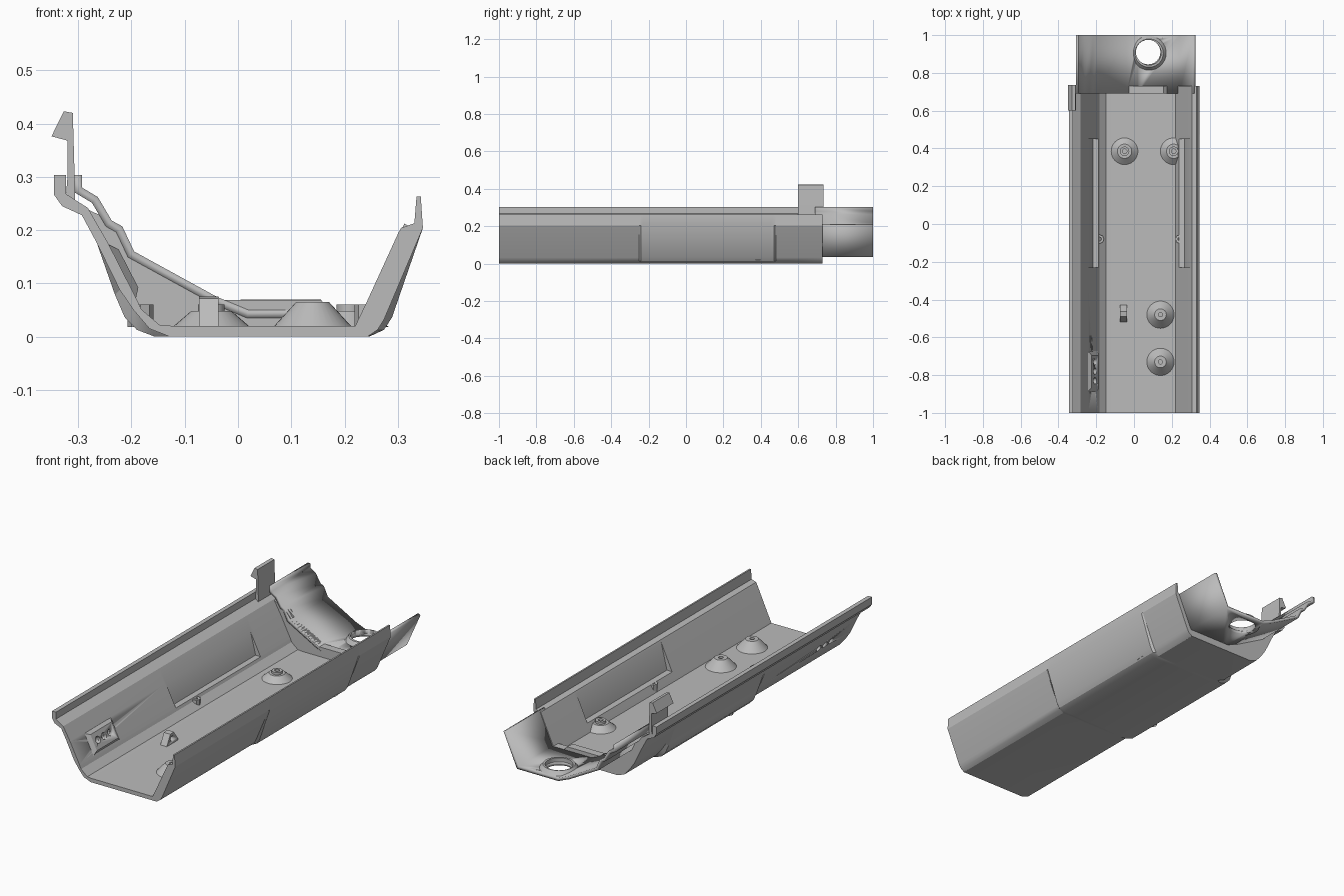
import bpy, bmesh, math
from mathutils import Vector

cube = bpy.data.objects.get("Cube")
if cube:
    bpy.data.objects.remove(cube)

grey = bpy.data.materials.new("plain grey")
grey.use_nodes = True
grey.diffuse_color = (0.5, 0.5, 0.5, 1)
grey.node_tree.nodes["Principled BSDF"].inputs["Base Color"].default_value = (0.5, 0.5, 0.5, 1)


def finish(name, bm, angle=25):
    bmesh.ops.remove_doubles(bm, verts=bm.verts, dist=0.0002)
    bmesh.ops.recalc_face_normals(bm, faces=bm.faces)
    mesh = bpy.data.meshes.new(name)
    bm.to_mesh(mesh)
    bm.free()
    mesh.materials.append(grey)
    ob = bpy.data.objects.new(name, mesh)
    bpy.context.collection.objects.link(ob)
    activate(ob)
    bpy.ops.object.shade_smooth_by_angle(angle=math.radians(angle))
    return ob


def activate(ob):
    bpy.ops.object.select_all(action="DESELECT")
    ob.select_set(True)
    bpy.context.view_layer.objects.active = ob


def loft(name, sections):
    """Skin closed x-z sections given as (y, points)."""
    bm = bmesh.new()
    rings = [[bm.verts.new((x, y, z)) for x, z in pts] for y, pts in sections]
    n = len(rings[0])
    for a, b in zip(rings, rings[1:]):
        for i in range(n):
            j = (i + 1) % n
            bm.faces.new((a[i], a[j], b[j], b[i]))
    bm.faces.new(rings[0])
    bm.faces.new(rings[-1])
    return finish(name, bm)


def prism(name, pts, y0, y1):
    return loft(name, [(y0, pts), (y1, pts)])


def lathe(name, x, y, profile, steps=32):
    """Spin (radius, z) points around a vertical axis."""
    bm = bmesh.new()
    vs = [bm.verts.new((r, 0, z)) for r, z in profile]
    es = [bm.edges.new(p) for p in zip(vs, vs[1:])]
    bmesh.ops.spin(bm, geom=vs + es, cent=(0, 0, 0), axis=(0, 0, 1),
                   angle=math.tau, steps=steps, use_duplicate=False)
    bmesh.ops.translate(bm, verts=bm.verts, vec=(x, y, 0))
    return finish(name, bm)


def drill(targets, centre, axis, radius, depth):
    """Cut a round hole and discard the cutter."""
    bm = bmesh.new()
    bmesh.ops.create_cone(bm, cap_ends=True, segments=24, radius1=radius,
                          radius2=radius, depth=depth)
    cutter = finish("hole_cutter", bm)
    cutter.hide_render = True
    cutter.rotation_euler = Vector(axis).to_track_quat("Z", "Y").to_euler()
    cutter.location = centre
    for ob in targets:
        mod = ob.modifiers.new("hole", "BOOLEAN")
        mod.operation = "DIFFERENCE"
        mod.solver = "EXACT"
        mod.object = cutter
        activate(ob)
        bpy.ops.object.modifier_apply(modifier=mod.name)
    bpy.data.objects.remove(cutter)


# Tray: outer skin is plain or bulged, inner skin is plain or recessed
rim_left = [(-.345, .303), (-.345, .266), (-.33, .245), (-.293, .228), (-.265, .176)]
rim_right = [(.347, .204), (.343, .263), (.335, .263), (.331, .213), (.306, .204), (.301, .195)]
plain_out = rim_left + [(-.222, .088), (-.196, .05), (-.166, .015), (-.128, 0),
                        (.243, 0), (.262, .013), (.274, .032)] + rim_right
bulge_out = rim_left + [(-.231, .079), (-.213, .037), (-.19, .013), (-.156, 0),
                        (.246, 0), (.274, .013), (.289, .036)] + rim_right
floor_in = [(.239, .06), (.22, .02), (-.119, .02), (-.147, .022), (-.182, .052), (-.188, .066)]
top_in = [(-.244, .176), (-.282, .242), (-.306, .257), (-.323, .268), (-.323, .303)]
plain_in = [(.241, .064)] + floor_in + [(-.19, .07)] + top_in
recess_in = [(.268, .062)] + floor_in + [(-.216, .068)] + top_in
plain = plain_out + plain_in
bulged = bulge_out + plain_in
recessed = bulge_out + recess_in
tray = loft("tray", [(-1, plain), (-.25, plain), (-.24, bulged), (-.23, bulged),
                     (-.23, recessed), (.45, recessed), (.45, bulged),
                     (.47, bulged), (.48, plain), (.73, plain)])

# Rear deck: stepped strip given thickness
deck_path = [(-.293, .303), (-.293, .28), (-.263, .262), (-.237, .218), (-.217, .207),
             (-.195, .16), (-.04, .075), (.02, .05), (.24, .05), (.312, .212)]
bm = bmesh.new()
rows = [[bm.verts.new((x, y, z)) for x, z in deck_path] for y in (.69, 1)]
for i in range(len(deck_path) - 1):
    bm.faces.new((rows[0][i], rows[0][i + 1], rows[1][i + 1], rows[1][i]))
deck = finish("rear_deck", bm)
up = sum((p.normal.z for p in deck.data.polygons))
solid = deck.modifiers.new("thickness", "SOLIDIFY")
solid.thickness = .015
solid.offset = -1 if up > 0 else 1
solid.use_even_offset = True
activate(deck)
bpy.ops.object.modifier_apply(modifier=solid.name)

# Bulkhead closing the gap between tray floor and rear deck
prism("bulkhead", [(-.285, .24), (-.237, .218), (-.217, .207), (-.195, .16), (-.04, .075),
                   (-.036, .069), (.155, .069), (.175, .05), (.245, .05), (.245, .01),
                   (-.13, .01), (-.19, .05), (-.25, .176)], .69, .73)

# Collared hole in the deck
collar = lathe("hole_collar", .08, .905, [(.064, .038), (.064, .07), (.075, .07),
                                          (.092, .048), (.092, .038), (.064, .038)])
drill([deck, collar], (.075, .91, .05), (0, 0, 1), .065, .3)

# Snap hook on the left rim
prism("snap_hook", [(-.327, .423), (-.31, .42), (-.306, .28), (-.306, .255), (-.323, .262),
                    (-.32, .3), (-.32, .368), (-.35, .376)], .6, .735)

# Conical screw bosses
for i, y in enumerate((-.48, -.73)):
    lathe(f"front_boss_{i + 1}", .14, y, [(.074, .018), (.031, .065), (.011, .065),
                                          (.011, .04), (0, .04)])
for i, x in enumerate((-.05, .21)):
    lathe(f"rear_boss_{i + 1}", x, .385, [(.073, .018), (.038, .048), (.025, .048),
                                          (.025, .06), (.012, .06), (.012, .035), (0, .035)])

# Small four-sided posts beside the recesses
for i, x in enumerate((-.183, .243)):
    lathe(f"side_post_{i + 1}", x, -.08, [(.024, .018), (.024, .06), (.011, .06),
                                          (.011, .035), (0, .035)], 4 + 4)

# Triangular eyelet on the floor
bm = bmesh.new()
side = [(-.52, .018), (-.49, .072), (-.463, .075), (-.43, .03), (-.43, .018)]
face = bm.faces.new([bm.verts.new((-.073, y, z)) for y, z in side])
ext = bmesh.ops.extrude_face_region(bm, geom=[face], use_keep_orig=True)
bmesh.ops.translate(bm, vec=(.036, 0, 0),
                    verts=[v for v in ext["geom"] if isinstance(v, bmesh.types.BMVert)])
eyelet = finish("eyelet", bm)
drill([eyelet], (-.055, -.475, .045), (1, 0, 0), .013, .2)

# Socket block on the left wall with three holes through it
wide = [(-.252, .178), (-.246, .174), (-.192, .07), (-.198, .068)]
proud = [(-.252, .178), (-.224, .164), (-.187, .092), (-.198, .068)]
socket = loft("socket_block", [(-.89, wide), (-.865, proud), (-.695, proud), (-.67, wide)])
for y in (-.83, -.78, -.73):
    drill([tray, socket], (-.22, y, .122), (.89, 0, .455), .017, .2)
